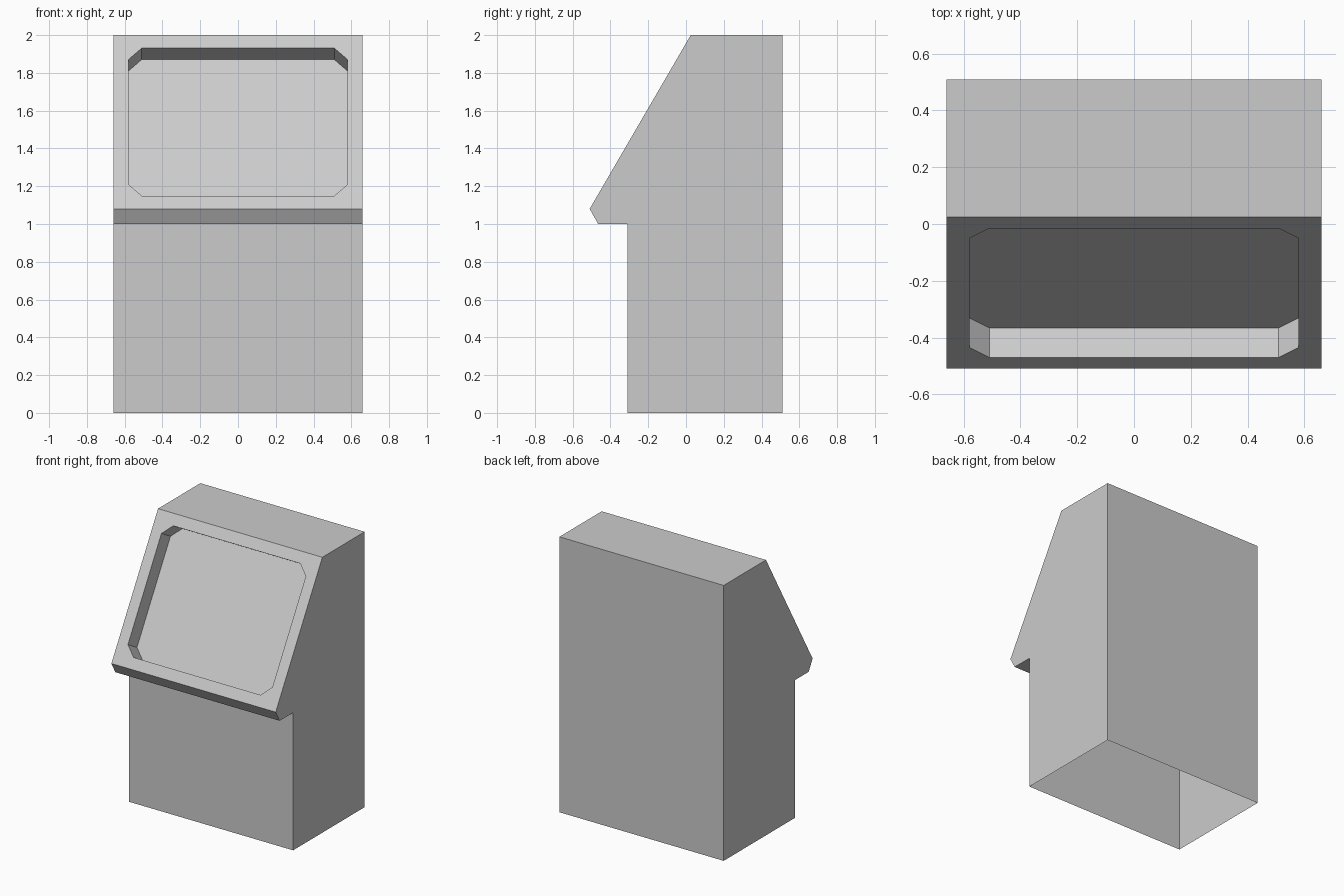
import bpy
import bmesh
from mathutils import Vector

cube = bpy.data.objects.get("Cube")
if cube:
    bpy.data.objects.remove(cube, do_unlink=True)

HALF_WIDTH = 0.66
BORDER = 0.08    # frame around the recess
CORNER = 0.07    # cut of the recess corners
DEPTH = 0.12     # depth of the recess

grey = bpy.data.materials.new("plain_grey")
grey.use_nodes = True
colour = (0.6, 0.6, 0.6, 1)
grey.diffuse_color = colour
grey.node_tree.nodes["Principled BSDF"].inputs["Base Color"].default_value = colour

# Side profile (y, z), from the back foot over the top to the front foot
profile = [(0.51, 0), (0.51, 2), (0.025, 2), (-0.51, 1.08),
           (-0.465, 1), (-0.31, 1), (-0.31, 0)]
SLOPE = 2        # profile segment that holds the recess

bm = bmesh.new()
right, left = [[bm.verts.new((x, y, z)) for y, z in profile]
               for x in (-HALF_WIDTH, HALF_WIDTH)]

# Side walls, and the outer walls with the bottom left open
bm.faces.new(right)
bm.faces.new(left[::-1])
for i in range(len(profile) - 1):
    if i != SLOPE:
        bm.faces.new((right[i], left[i], left[i + 1], right[i + 1]))

# Octagonal opening, laid out on the sloping panel
low, high = right[SLOPE + 1].co, right[SLOPE].co
up = (high - low).normalized()
inward = up.cross(Vector((-1, 0, 0)))
if inward.y < 0:
    inward.negate()
corners = [right[SLOPE + 1], left[SLOPE + 1], left[SLOPE], right[SLOPE]]
rim = []
for i, corner in enumerate(corners):
    to_middle = Vector((-1 if corner.co.x > 0 else 1, 0, 0))
    to_centre = up if i < 2 else -up
    inner = corner.co + BORDER * (to_middle + to_centre)
    pair = [inner + CORNER * to_centre, inner + CORNER * to_middle]
    rim += pair if i % 2 == 0 else pair[::-1]
opening = [bm.verts.new(p) for p in rim]
floor = [bm.verts.new(p + DEPTH * inward) for p in rim]

# Frame around the opening
for i, corner in enumerate(corners):
    a, b, c = (opening[(2 * i + k) % 8] for k in range(3))
    bm.faces.new((corner, b, a))
    bm.faces.new((corner, corners[(i + 1) % 4], c, b))

# Recess walls and floor
for i in range(8):
    j = (i + 1) % 8
    bm.faces.new((opening[i], opening[j], floor[j], floor[i]))
bm.faces.new(floor)

bmesh.ops.recalc_face_normals(bm, faces=bm.faces[:])
mesh = bpy.data.meshes.new("cabinet_shell")
bm.to_mesh(mesh)
bm.free()
mesh.materials.append(grey)
cabinet = bpy.data.objects.new("cabinet_shell", mesh)
bpy.context.collection.objects.link(cabinet)
